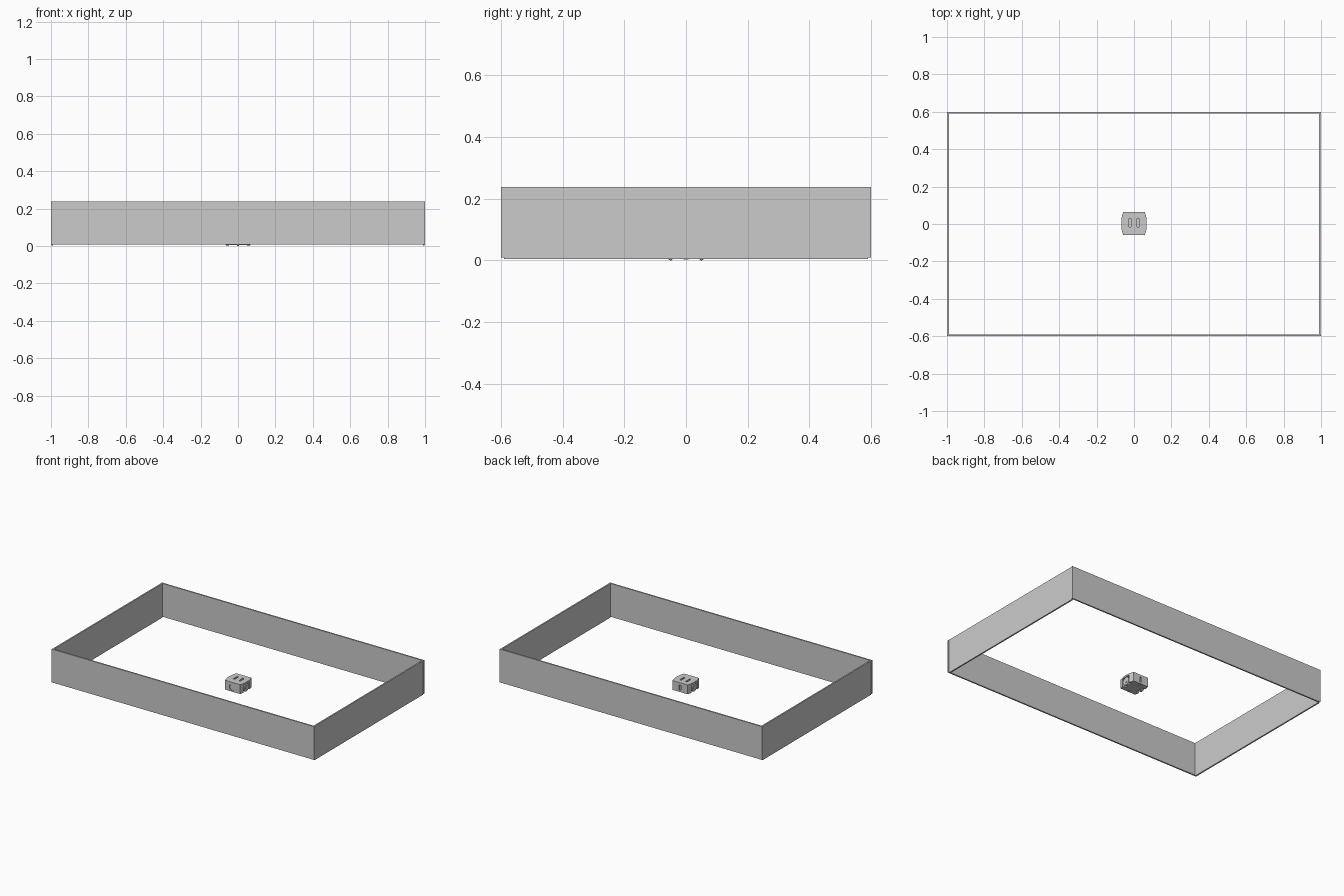
import bpy, bmesh, math

if "Cube" in bpy.data.objects:
    bpy.data.objects.remove(bpy.data.objects["Cube"])

def finish(name, bm):
    bmesh.ops.recalc_face_normals(bm, faces=bm.faces)
    me = bpy.data.meshes.new(name)
    bm.to_mesh(me)
    bm.free()
    ob = bpy.data.objects.new(name, me)
    bpy.context.collection.objects.link(ob)
    return ob

def box(name, x, y, z):
    bm = bmesh.new()
    bmesh.ops.create_cube(bm, size=1)
    for v in bm.verts:
        v.co = [(r[0] + r[1]) / 2 + c * (r[1] - r[0]) for c, r in zip(v.co, (x, y, z))]
    return finish(name, bm)

def cylinder(name, loc, radius, length, rot=(0, 0, 0), sides=32):
    bm = bmesh.new()
    bmesh.ops.create_cone(bm, cap_ends=True, segments=sides, radius1=radius,
                          radius2=radius, depth=length)
    ob = finish(name, bm)
    ob.location, ob.rotation_euler = loc, rot
    return ob

def cut(target, cutter):
    cutter.hide_render = True
    cutter.hide_set(True)
    m = target.modifiers.new("cut", 'BOOLEAN')
    m.operation, m.object, m.solver = 'DIFFERENCE', cutter, 'EXACT'

# arena walls: long sides overlap the ends of the short sides
T = 0.010
for s, n in ((-1, "front"), (1, "back")):
    box(n + "_wall", (-1, 1), sorted((s * 0.60, s * (0.60 - T))), (0.009, 0.238))
for s, n in ((-1, "left"), (1, "right")):
    box(n + "_wall", sorted((s * 0.998, s * (0.998 - T))), (-0.59, 0.59), (0.004, 0.238))

# robot shell: square plan with bowed sides
plan = [(0.058, -0.060), (0.066, -0.030), (0.068, 0), (0.066, 0.035), (0.058, 0.065)]
plan += [(-x, y) for x, y in reversed(plan)]
bm = bmesh.new()
f = bm.faces.new([bm.verts.new((x, y, 0.005)) for x, y in plan])
ext = bmesh.ops.extrude_face_region(bm, geom=[f])
for v in ext["geom"]:
    if isinstance(v, bmesh.types.BMVert):
        v.co.z = 0.069
shell = finish("robot_shell", bm)

# wheel openings, wheels and hubs
for s, n in ((-1, "left"), (1, "right")):
    cut(shell, box(n + "_wheel_opening", sorted((s * 0.044, s * 0.09)),
                   (-0.032, 0.032), (-0.01, 0.058)))
    cylinder(n + "_wheel", (s * 0.056, 0, 0.029), 0.027, 0.018, (0, math.pi / 2, 0))
    cylinder(n + "_hub", (s * 0.0655, 0, 0.029), 0.012, 0.003, (0, math.pi / 2, 0), 20)
    cylinder(n + "_axle", (s * 0.045, 0, 0.029), 0.004, 0.02, (0, math.pi / 2, 0), 12)

# round recess on the front, slot on the back, slots on top
cut(shell, cylinder("front_recess", (0, -0.060, 0.034), 0.024, 0.012, (math.pi / 2, 0, 0)))
cut(shell, box("back_slot", (-0.006, 0.006), (0.057, 0.08), (0.018, 0.052)))
for i, x in enumerate((-0.022, 0.022)):
    cut(shell, box(f"top_slot_{i}", (x - 0.006, x + 0.006), (-0.015, 0.03), (0.06, 0.08)))

# ball casters under the front and back
for y, n in ((-0.05, "front"), (0.05, "back")):
    bm = bmesh.new()
    bmesh.ops.create_uvsphere(bm, u_segments=16, v_segments=10, radius=0.007)
    c = finish(n + "_caster", bm)
    c.location = (0, y, 0.007)
    for p in c.data.polygons:
        p.use_smooth = True
